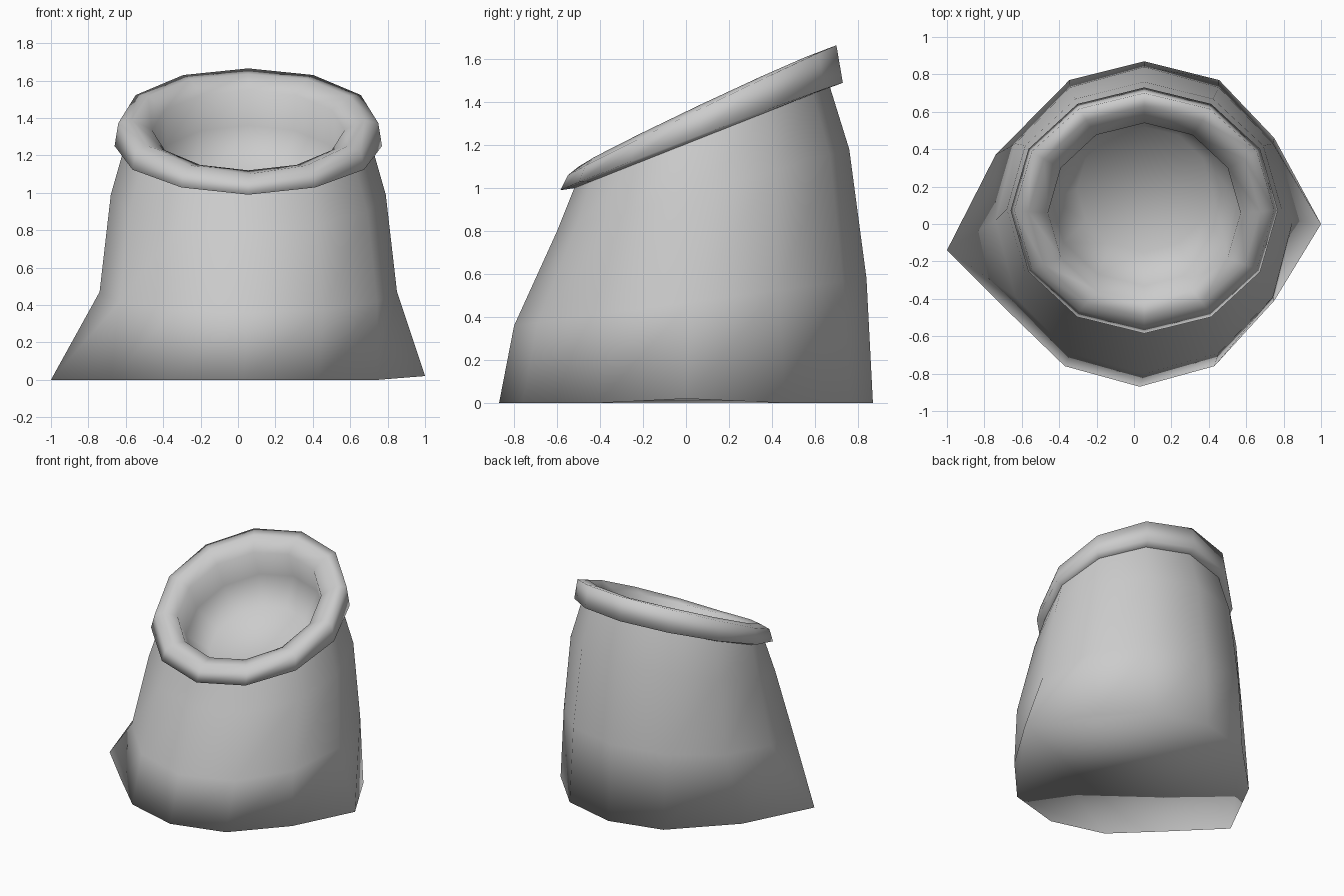
import bpy, bmesh
from math import sin, cos, radians

if "Cube" in bpy.data.objects:
    bpy.data.objects.remove(bpy.data.objects["Cube"])

N = 12
CX = 0.055


def ring(rx, front, back, bump=0.0):
    """Tilted 12-sided ring from its front and back (y, z) points."""
    (yf, zf), (yb, zb) = front, back
    pts = []
    for i in range(N):
        a = radians(30 * i)
        s = sin(a)
        pts.append((CX + rx * cos(a),
                    (yf + yb) / 2 + (yb - yf) / 2 * s,
                    (zf + zb) / 2 + (zb - zf) / 2 * s + bump * abs(cos(a))))
    return pts


def loft(name, rings, cap_start=False, cap_end=False):
    bm = bmesh.new()
    loops = [[bm.verts.new(p) for p in r] for r in rings]
    for lo, hi in zip(loops, loops[1:]):
        for i in range(N):
            j = (i + 1) % N
            bm.faces.new((lo[i], lo[j], hi[j], hi[i]))
    if cap_start:
        bm.faces.new(loops[0][::-1])
    if cap_end:
        bm.faces.new(loops[-1])
    me = bpy.data.meshes.new(name)
    bm.to_mesh(me)
    bm.free()
    for p in me.polygons:
        p.use_smooth = True
    ob = bpy.data.objects.new(name, me)
    bpy.context.collection.objects.link(ob)
    return ob


# sack body: flat base with two pulled-out corners, then tilted rings to the neck
base = [(1.0, 0.0, 0.02), (0.75, 0.46, 0), (0.455, 0.77, 0), (CX, 0.87, 0),
        (-0.345, 0.77, 0), (-0.74, 0.37, 0), (-1.0, -0.14, 0), (-0.68, -0.46, 0),
        (-0.37, -0.76, 0), (0.03, -0.87, 0), (0.43, -0.76, 0), (0.75, -0.41, 0)]
loft("sack_body", [
    base,
    ring(0.795, (-0.80, 0.36), (0.84, 0.58)),
    ring(0.735, (-0.60, 0.80), (0.76, 1.18)),
    ring(0.665, (-0.52, 1.00), (0.67, 1.47)),
], cap_start=True)

# rolled rim running over into the hollow inside
loft("rolled_rim", [
    ring(0.665, (-0.52, 1.00), (0.67, 1.47)),
    ring(0.715, (-0.585, 0.99), (0.73, 1.49), 0.01),
    ring(0.695, (-0.55, 1.06), (0.70, 1.665), 0.01),
    ring(0.62, (-0.50, 1.10), (0.63, 1.635), 0.02),
    ring(0.515, (-0.42, 1.12), (0.54, 1.55)),
    ring(0.50, (-0.33, 0.95), (0.60, 1.36)),
    ring(0.36, (-0.15, 0.86), (0.52, 1.14)),
], cap_end=True)
